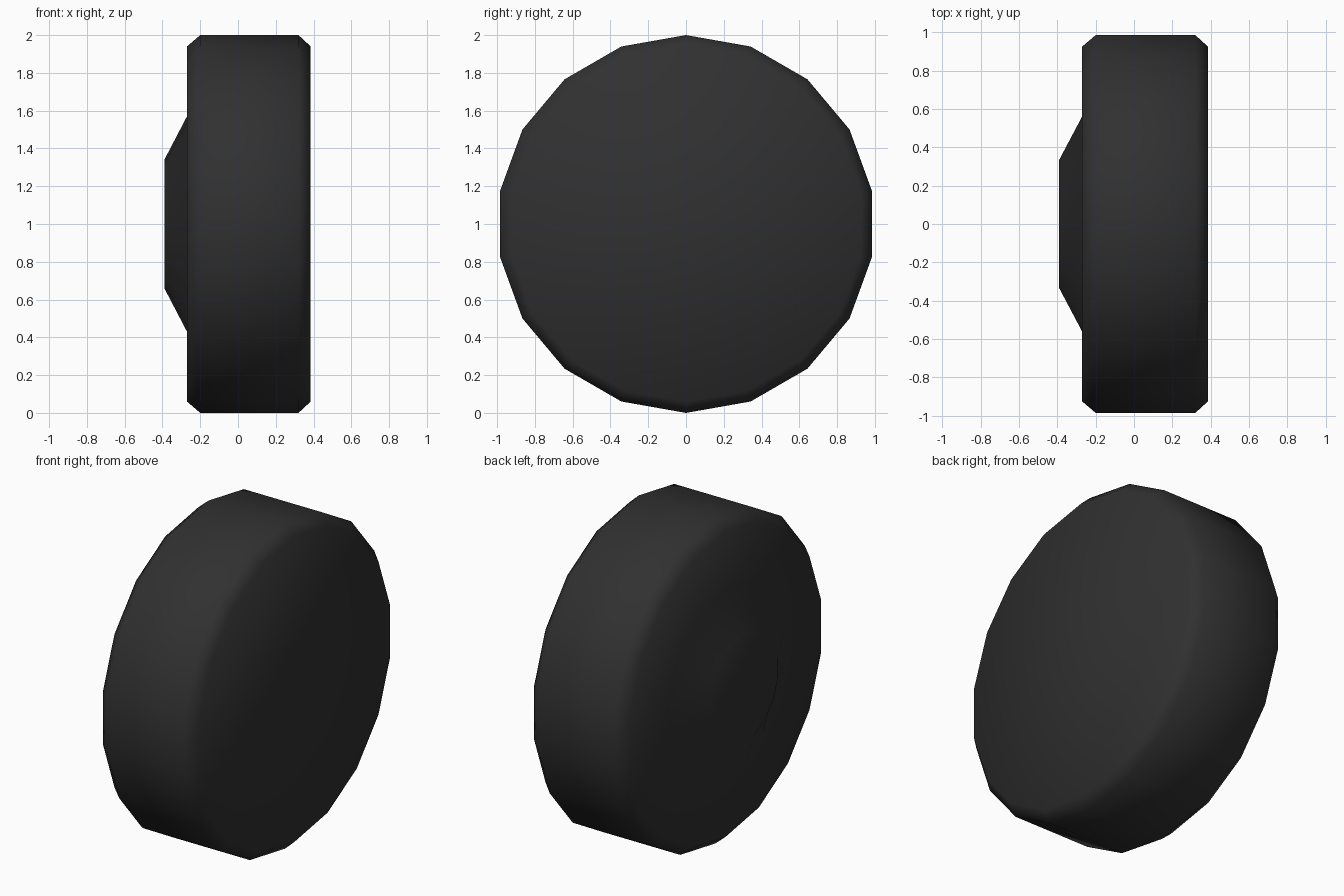
import bpy, bmesh, math

if "Cube" in bpy.data.objects:
    bpy.data.objects.remove(bpy.data.objects["Cube"])

SIDES = 18

rubber = bpy.data.materials.new("black_rubber")
rubber.diffuse_color = (0.03, 0.03, 0.03, 1)
rubber.use_nodes = True
rubber.node_tree.nodes["Principled BSDF"].inputs["Base Color"].default_value = rubber.diffuse_color

# Wheel profile as (x, radius): hub nose, sidewall, chamfered tread, flat face
PROFILE = [(-0.39, 0.34), (-0.27, 0.57), (-0.27, 0.94), (-0.20, 1.0),
           (0.32, 1.0), (0.385, 0.94)]


def revolve(name, profile, mat):
    """Revolve a profile about the x axis (at z = 1), capping both ends."""
    bm = bmesh.new()
    rings = []
    for x, r in profile:
        rings.append([bm.verts.new((x, r * math.sin(a), 1 + r * math.cos(a)))
                      for a in (math.tau * i / SIDES for i in range(SIDES))])
    for a, b in zip(rings, rings[1:]):
        for i in range(SIDES):
            j = (i + 1) % SIDES
            bm.faces.new((a[i], a[j], b[j], b[i]))
    bm.faces.new(rings[0])
    bm.faces.new(rings[-1])
    bmesh.ops.recalc_face_normals(bm, faces=bm.faces)
    for f in bm.faces:
        f.smooth = True
    me = bpy.data.meshes.new(name)
    bm.to_mesh(me)
    bm.free()
    me.materials.append(mat)
    ob = bpy.data.objects.new(name, me)
    bpy.context.collection.objects.link(ob)
    return ob


revolve("wheel", PROFILE, rubber)
